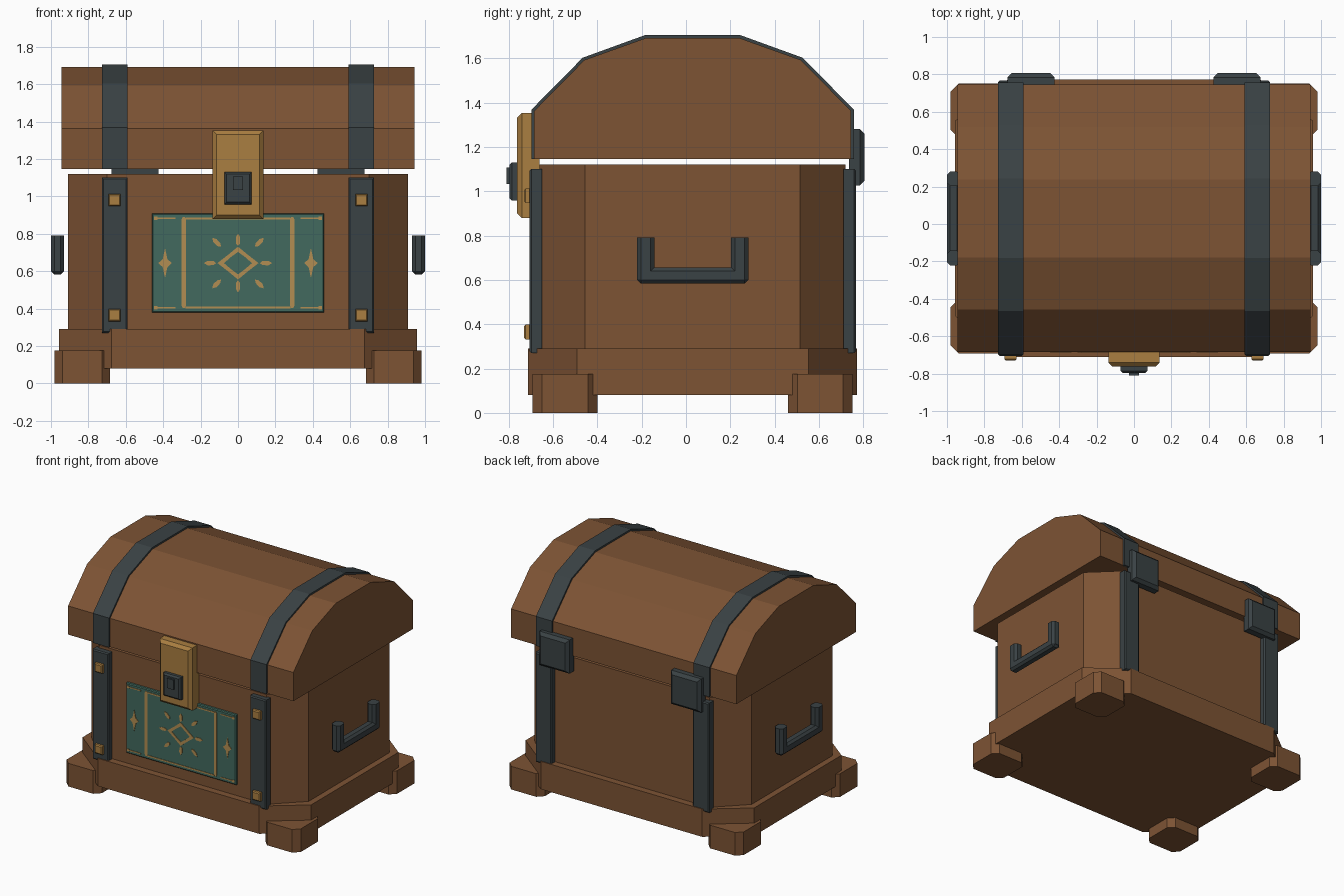
import bpy, bmesh, math
from mathutils import Vector

if "Cube" in bpy.data.objects:
    bpy.data.objects.remove(bpy.data.objects["Cube"])

CY = 0.03  # centre line of the chest body in y


def mat(name, r, g, b):
    m = bpy.data.materials.new(name)
    m.diffuse_color = (r, g, b, 1)
    m.use_nodes = True
    m.node_tree.nodes["Principled BSDF"].inputs["Base Color"].default_value = m.diffuse_color
    return m


WOOD = mat("brown wood", 0.205, 0.087, 0.034)
IRON = mat("dark iron", 0.042, 0.054, 0.058)
GOLD = mat("brass", 0.40, 0.21, 0.052)
TEAL = mat("teal panel", 0.054, 0.144, 0.114)
INLAY = mat("pale gold inlay", 0.45, 0.27, 0.085)


def finish(name, bm, m):
    bmesh.ops.recalc_face_normals(bm, faces=bm.faces)
    me = bpy.data.meshes.new(name)
    bm.to_mesh(me)
    bm.free()
    me.materials.append(m)
    ob = bpy.data.objects.new(name, me)
    bpy.context.collection.objects.link(ob)
    return ob


def prism(name, pts, axis, a, b, m):
    """Extrude a 2D outline along an axis from a to b."""
    put = {'x': lambda p, t: (t, p[0], p[1]),
           'y': lambda p, t: (p[0], t, p[1]),
           'z': lambda p, t: (p[0], p[1], t)}[axis]
    bm = bmesh.new()
    lo = [bm.verts.new(put(p, a)) for p in pts]
    hi = [bm.verts.new(put(p, b)) for p in pts]
    bm.faces.new(lo)
    bm.faces.new(hi)
    n = len(pts)
    for i in range(n):
        j = (i + 1) % n
        bm.faces.new((lo[i], lo[j], hi[j], hi[i]))
    return finish(name, bm, m)


def cut_rect(x0, x1, y0, y1, cx, cy):
    """Rectangle with cut corners."""
    return [(x0 + cx, y0), (x1 - cx, y0), (x1, y0 + cy), (x1, y1 - cy),
            (x1 - cx, y1), (x0 + cx, y1), (x0, y1 - cy), (x0, y0 + cy)]


def box(name, x, y, z, m, bevel=0, side=None):
    """Box from ranges; bevels the edges of the face on the given side."""
    bm = bmesh.new()
    bmesh.ops.create_cube(bm, size=1)
    for v in bm.verts:
        v.co = Vector([r[0] if c < 0 else r[1] for c, r in zip(v.co, (x, y, z))])
    if bevel:
        bm.normal_update()
        edges = bm.edges[:]
        if side:
            d = Vector(side)
            edges = [e for f in bm.faces if f.normal.dot(d) > 0.9 for e in f.edges]
        bmesh.ops.bevel(bm, geom=edges, offset=bevel, segments=1, affect='EDGES')
    return finish(name, bm, m)


# wooden body and base
prism("chest_body", cut_rect(-0.91, 0.91, CY - 0.69, CY + 0.69, 0.21, 0.205), 'z', 0.2, 1.12, WOOD)
prism("base_trim", cut_rect(-0.957, 0.957, CY - 0.742, CY + 0.742, 0.282, 0.22), 'z', 0.08, 0.29, WOOD)

# feet
for sx in (-1, 1):
    for sy in (-1, 1):
        xs = sorted((sx * 0.685, sx * 0.98))
        ys = sorted((CY + sy * 0.43, CY + sy * 0.722))
        prism("foot", cut_rect(*xs, *ys, 0.043, 0.043), 'z', 0, 0.175, WOOD)


# faceted lid
def arch(half, shoulder, top):
    right = [(half[0], 1.145), (half[0], half[1]), shoulder, top]
    return [(CY + y, z) for y, z in right] + [(CY - y, z) for y, z in reversed(right)]


prism("lid", arch((0.715, 1.362), (0.488, 1.592), (0.208, 1.692)), 'x', -0.943, 0.943, WOOD)

# iron straps, studs, hinges and handles on both sides
outer = arch((0.727, 1.368), (0.496, 1.602), (0.212, 1.705))
inner = arch((0.705, 1.355), (0.480, 1.582), (0.205, 1.682))
for s in (-1, 1):
    xs = sorted((s * 0.591, s * 0.727))
    prism("lid_strap", outer + inner[::-1], 'x', *xs, IRON)
    box("front_strap", xs, (-0.705, -0.65), (0.27, 1.10), IRON, 0.008, (0, -1, 0))
    box("back_strap", xs, (0.71, 0.766), (0.27, 1.10), IRON, 0.008, (0, 1, 0))
    for z in (0.365, 0.98):
        c = s * 0.66
        box("strap_stud", (c - 0.033, c + 0.033), (-0.73, -0.70), (z - 0.033, z + 0.033),
            GOLD, 0.007, (0, -1, 0))
    box("hinge", sorted((s * 0.425, s * 0.677)), (0.735, 0.806), (1.025, 1.28),
        IRON, 0.022, (0, 1, 0))
    hx = sorted((s * 0.93, s * 1.0))
    box("handle_bar", hx, (CY - 0.25, CY + 0.25), (0.583, 0.655), IRON, 0.016)
    for t in (-1, 1):
        prism("handle_post", cut_rect(*hx, *sorted((CY + t * 0.172, CY + t * 0.252)), 0.018, 0.018),
              'z', 0.60, 0.79, IRON)

# lock
box("lock_plate", (-0.137, 0.137), (-0.762, -0.66), (0.878, 1.353), GOLD, 0.022, (0, -1, 0))
box("keyhole_plate", (-0.073, 0.073), (-0.797, -0.75), (0.957, 1.13), IRON, 0.012, (0, -1, 0))
box("keyhole", (-0.026, 0.026), (-0.81, -0.79), (1.033, 1.107), IRON)

# decorated front panel
box("front_panel", (-0.46, 0.46), (-0.682, -0.65), (0.378, 0.908), TEAL, 0.006, (0, -1, 0))
Y0, Y1, CZ = -0.686, -0.680, 0.643


def inlay(name, pts):
    return prism(name, pts, 'y', Y0, Y1, INLAY)


def rect(x0, x1, z0, z1):
    return [(x0, z0), (x1, z0), (x1, z1), (x0, z1)]


# border lines
for s in (-1, 1):
    inlay("border_upright", cut_rect(s * 0.29 - 0.011, s * 0.29 + 0.011, 0.402, 0.890, 0.005, 0.012))
    for z in (0.405, 0.882):
        inlay("corner_line", rect(*sorted((s * 0.335, s * 0.45)), z - 0.004, z + 0.004))
        inlay("corner_dot", rect(s * 0.44 - 0.009, s * 0.44 + 0.009, z - 0.009, z + 0.009))
for z in (0.405, 0.882):
    inlay("border_line", rect(-0.28, 0.28, z - 0.005, z + 0.005))


# centre star ring, built as four mirrored quarters
for sx in (-1, 1):
    for sz in (-1, 1):
        quarter = [(0.11, 0), (0.052, 0.045), (0, 0.088), (0, 0.06), (0.038, 0.032), (0.075, 0)]
        inlay("star_ring", [(sx * x, CZ + sz * z) for x, z in quarter])

# eight rays
for k in range(8):
    a = k * math.pi / 4
    c, s = math.cos(a), math.sin(a)
    if k % 2:
        mx, mz, d = 0.115 * math.copysign(1, c), 0.112 * math.copysign(1, s), a
    else:
        mx, mz, d = 0.150 * c, 0.125 * s, a
    u, v = Vector((math.cos(d), math.sin(d))), Vector((-math.sin(d), math.cos(d)))
    m = Vector((mx, CZ + mz))
    inlay("ray", [tuple(m + u * p + v * q) for p, q in
                  ((0.033, 0), (0.012, 0.012), (-0.02, 0.011), (-0.033, 0),
                   (-0.02, -0.011), (0.012, -0.012))])

# small side stars
for s in (-1, 1):
    star = []
    for k in range(4):
        a = k * math.pi / 2
        star.append((s * 0.39 + 0.036 * math.cos(a), CZ + 0.08 * math.sin(a)))
        b = a + math.pi / 4
        star.append((s * 0.39 + 0.018 * math.cos(b), CZ + 0.03 * math.sin(b)))
    inlay("side_star", star)
